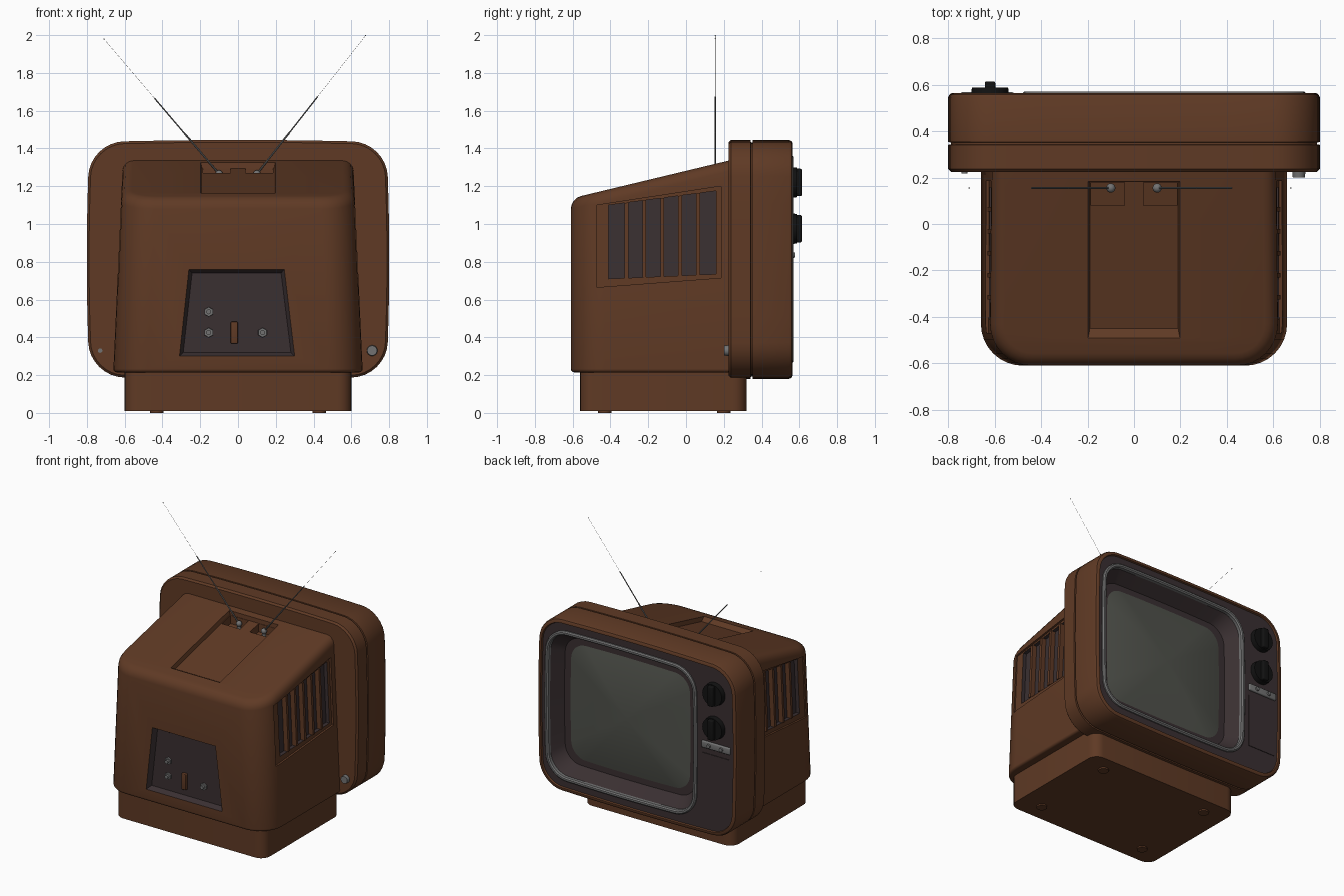
import bpy, bmesh
from math import sin, cos, pi
from mathutils import Vector

if "Cube" in bpy.data.objects:
    bpy.data.objects.remove(bpy.data.objects["Cube"])


def material(name, r, g, b):
    m = bpy.data.materials.new(name)
    m.use_nodes = True
    m.diffuse_color = (r, g, b, 1)
    m.node_tree.nodes["Principled BSDF"].inputs["Base Color"].default_value = (r, g, b, 1)
    return m


BROWN = material("brown plastic", .115, .042, .018)
DARK = material("dark panel", .042, .029, .031)
GLASS = material("screen glass", .08, .084, .071)
SILVER = material("silver trim", .17, .17, .17)
BLACK = material("black knob", .006, .006, .006)


def finish(name, bm, *mats):
    bmesh.ops.recalc_face_normals(bm, faces=bm.faces)
    mesh = bpy.data.meshes.new(name)
    bm.to_mesh(mesh)
    bm.free()
    for m in mats:
        mesh.materials.append(m)
    obj = bpy.data.objects.new(name, mesh)
    bpy.context.collection.objects.link(obj)
    return obj


def smooth(obj, angle=.6):
    bpy.ops.object.select_all(action='DESELECT')
    obj.select_set(True)
    bpy.context.view_layer.objects.active = obj
    bpy.ops.object.shade_smooth_by_angle(angle=angle)
    return obj


def loft(name, rings, mats, bands=None, cyclic=False):
    """Skin a list of equal point rings; bands gives a material index per band."""
    bm = bmesh.new()
    rows = [[bm.verts.new(p) for p in ring] for ring in rings]
    n = len(rows[0])
    for i in range(len(rows) - (0 if cyclic else 1)):
        a, b = rows[i], rows[(i + 1) % len(rows)]
        for j in range(n):
            k = (j + 1) % n
            f = bm.faces.new((a[j], a[k], b[k], b[j]))
            f.material_index = bands[i] if bands else 0
    if not cyclic:
        bm.faces.new(rows[0])
        bm.faces.new(rows[-1]).material_index = bands[-1] if bands else 0
    return finish(name, bm, *mats)


def outline(y, hw, hh, r, cx=0, cz=.8125, bow=.02):
    """Rounded rectangle facing y with gently bowed sides."""
    arcs = []
    for q, (sx, sz) in enumerate(((1, 1), (-1, 1), (-1, -1), (1, -1))):
        arcs.append([(sx * (hw - r) + r * cos((q + t / 8) * pi / 2),
                      sz * (hh - r) + r * sin((q + t / 8) * pi / 2)) for t in range(9)])
    pts = []
    for q in range(4):
        a, b = Vector(arcs[q][-1]), Vector(arcs[(q + 1) % 4][0])
        pts += arcs[q] + [tuple(a.lerp(b, t / 6)) for t in range(1, 6)]
    return [(cx + x * (1 + bow * (1 - (z / hh) ** 2)), y,
             cz + z * (1 + bow * (1 - (x / hw) ** 2))) for x, z in pts]


def box(name, centre, size, mat, bevel=0, vertical_only=False, segments=3):
    bm = bmesh.new()
    bmesh.ops.create_cube(bm, size=1)
    for v in bm.verts:
        v.co = Vector(centre) + v.co * Vector(size)
    if bevel:
        edges = [e for e in bm.edges if not vertical_only
                 or abs(e.verts[0].co.z - e.verts[1].co.z) > 1e-4]
        bmesh.ops.bevel(bm, geom=edges, offset=bevel, segments=segments, profile=.5, affect='EDGES')
    return smooth(finish(name, bm, mat))


def rod(name, a, b, r1, r2, mat, sides=24):
    a, b = Vector(a), Vector(b)
    bm = bmesh.new()
    bmesh.ops.create_cone(bm, cap_ends=True, segments=sides, radius1=r1, radius2=r2, depth=(b - a).length)
    turn = (b - a).to_track_quat('Z', 'Y')
    for v in bm.verts:
        v.co = turn @ v.co + (a + b) / 2
    return smooth(finish(name, bm, mat))


def ball(name, centre, r, mat):
    bm = bmesh.new()
    bmesh.ops.create_uvsphere(bm, u_segments=16, v_segments=8, radius=r)
    bmesh.ops.translate(bm, verts=bm.verts, vec=centre)
    return smooth(finish(name, bm, mat))


# Front cabinet: two shells with a seam, dark face and recessed screen surround
HW, HH = .785, .62
shell = [(.225, .012), (.237, 0), (.341, 0), (.343, .012), (.351, .012), (.353, 0),
         (.545, 0), (.558, .006), (.565, .018), (.565, .028), (.553, .032)]
rings = [outline(y, HW - d, HH - d, .18 - d) for y, d in shell]
RX, RZ, SX = .585, .525, .13
rings += [outline(.553, RX, RZ, .15, SX), outline(.45, .52, .455, .12, SX)]
bands = [0] * 10 + [1, 1]
smooth(loft("front_cabinet", rings, (BROWN, DARK), bands))

trim = [(.54, .014), (.562, .014), (.57, .006), (.57, -.006), (.562, -.014), (.54, -.014)]
smooth(loft("screen_trim", [outline(y, RX + d, RZ + d, .15 + d, SX) for y, d in trim],
            (SILVER,), cyclic=True))

bulge = [outline(.44 + .055 * (1 - k * k), .522 * k, .457 * k, .122 * k, SX)
         for k in (1, .9, .75, .6, .45, .3, .15, .03)]
smooth(loft("screen", bulge, (GLASS,)))

# Tuning knobs with grips, switch plate and speaker plate
for i, z in enumerate((1.22, .975)):
    rod(f"knob_disc_{i + 1}", (-.62, .55, z), (-.62, .588, z), .082, .078, BLACK, 32)
    box(f"knob_grip_{i + 1}", (-.62, .597, z), (.045, .034, .145), BLACK, .008)
box("switch_plate", (-.632, .558, .835), (.23, .02, .05), SILVER, .008)
for x in (-.68, -.58):
    rod("switch_button", (x, .56, .835), (x, .578, .835), .015, .013, SILVER)
box("speaker_plate", (-.628, .553, .58), (.22, .008, .38), DARK)


# Rear housing: sloped top, sides leaning inward
def side_x(z):
    return .66 - .05 * (z - .22) / 1.1


def top_z(y):
    return 1.135 + .24 * (y + .61)


bm = bmesh.new()
bmesh.ops.create_cube(bm, size=1)
for v in bm.verts:
    y = -.61 if v.co.y < 0 else .24
    z = top_z(y) if v.co.z > 0 else .215
    v.co = (side_x(z) * (1 if v.co.x > 0 else -1), y, z)
corners = [e for e in bm.edges if all(v.co.y < -.6 for v in e.verts)
           and abs(e.verts[0].co.z - e.verts[1].co.z) > .5]
bmesh.ops.bevel(bm, geom=corners, offset=.18, segments=8, profile=.5, affect='EDGES')
for up, width in ((1, .055), (-1, .018)):
    bm.normal_update()
    cap = max(bm.faces, key=lambda f: f.normal.z * up)
    rim = [e for e in cap.edges if not all(v.co.y > .23 for v in e.verts)]
    bmesh.ops.bevel(bm, geom=rim, offset=width, segments=4, profile=.5, affect='EDGES')
housing = finish("rear_housing", bm, BROWN, DARK)


def cut(lower, upper, index=0):
    tool = loft("cutter", [lower, upper], (BROWN, DARK), [index])
    for f in tool.data.polygons:
        f.material_index = index
    tool.hide_render = True
    mod = housing.modifiers.new("cut", 'BOOLEAN')
    mod.operation, mod.solver, mod.object = 'DIFFERENCE', 'EXACT', tool
    bpy.context.view_layer.objects.active = housing
    bpy.ops.object.modifier_apply(modifier=mod.name)
    bpy.data.objects.remove(tool)


# Side vents: shallow frame, dark pocket and upright bars
FRAME = ((-.47, .665), (.185, .715), (.185, 1.2), (-.47, 1.1))
POCKET = ((-.41, .71), (.158, .735), (.158, 1.175), (-.41, 1.1))


def on_side(s, pts, depth):
    return [(s * (side_x(z) - depth), y, z) for y, z in pts]


lo, lo2, hi2, hi = [Vector(p) for p in POCKET]
for s, label in ((1, "left"), (-1, "right")):
    cut(on_side(s, FRAME, .014), on_side(s, FRAME, -.04))
    cut(on_side(s, POCKET, .04), on_side(s, POCKET, -.04), 1)
    for i in range(1, 6):
        a, b = i / 6 - .018, i / 6 + .018
        bar = [lo.lerp(lo2, a), lo.lerp(lo2, b), hi.lerp(hi2, b), hi.lerp(hi2, a)]
        loft(f"{label}_vent_bar_{i}", [on_side(s, bar, .042), on_side(s, bar, .006)], (BROWN,))

# Connector recess at the rear
floor = [(-.29, .32), (.28, .32), (.228, .74), (-.243, .74)]
mouth = [(-.33, .28), (.32, .28), (.262, .78), (-.277, .78)]
cut([(x, -.575, z) for x, z in floor], [(x, -.645, z) for x, z in mouth], 1)
for i, (x, z) in enumerate(((-.155, .535), (-.155, .425), (.13, .425))):
    rod(f"socket_{i + 1}", (x, -.57, z), (x, -.585, z), .027, .025, SILVER, 6)
    rod(f"socket_pin_{i + 1}", (x, -.58, z), (x, -.602, z), .013, .013, SILVER, 16)
box("rear_switch", (-.02, -.583, .425), (.038, .03, .115), BROWN, .005)


# Channel and two pockets for the aerials
def on_top(x0, x1, y0, y1, depth):
    return [(x, y, top_z(y) - depth) for x, y in ((x0, y0), (x1, y0), (x1, y1), (x0, y1))]


cut(on_top(-.19, .19, -.45, .18, .03), on_top(-.205, .205, -.53, .184, -.03))
for s in (1, -1):
    cut(on_top(*sorted((s * .04, s * .185)), .08, .178, .09),
        on_top(*sorted((s * .04, s * .185)), .08, .178, -.02))
smooth(housing, .5)

# Telescopic aerials, each section thinner than the last
for label, foot, tip in (("left", (.1, .155, 1.265), (.675, .155, 1.997)),
                         ("right", (-.1, .155, 1.265), (-.71, .155, 1.98))):
    foot, tip = Vector(foot), Vector(tip)
    ball(f"{label}_aerial_joint", foot, .02, SILVER)
    rod(f"{label}_aerial_pivot", foot - Vector((0, 0, .05)), foot, .014, .014, SILVER)
    for i, (a, b, r) in enumerate(((0, .3, .005), (.3, .56, .0035), (.56, 1, .0006))):
        rod(f"{label}_aerial_{i + 1}", foot.lerp(tip, a), foot.lerp(tip, b), r, r, SILVER, 10)
    ball(f"{label}_aerial_tip", tip, .003, SILVER)

# Earphone socket and screw on the back of the cabinet
rod("earphone_socket", (.71, .24, .33), (.71, .2, .33), .03, .026, SILVER)
rod("cabinet_screw", (-.73, .24, .33), (-.73, .218, .33), .012, .012, SILVER)

# Pedestal and feet
box("pedestal", (0, -.12, .12), (1.2, .88, .22), BROWN, .07, True, 6)
for x in (-.43, .43):
    for y in (-.43, .2):
        rod("foot", (x, y, 0), (x, y, .015), .035, .035, BROWN)
